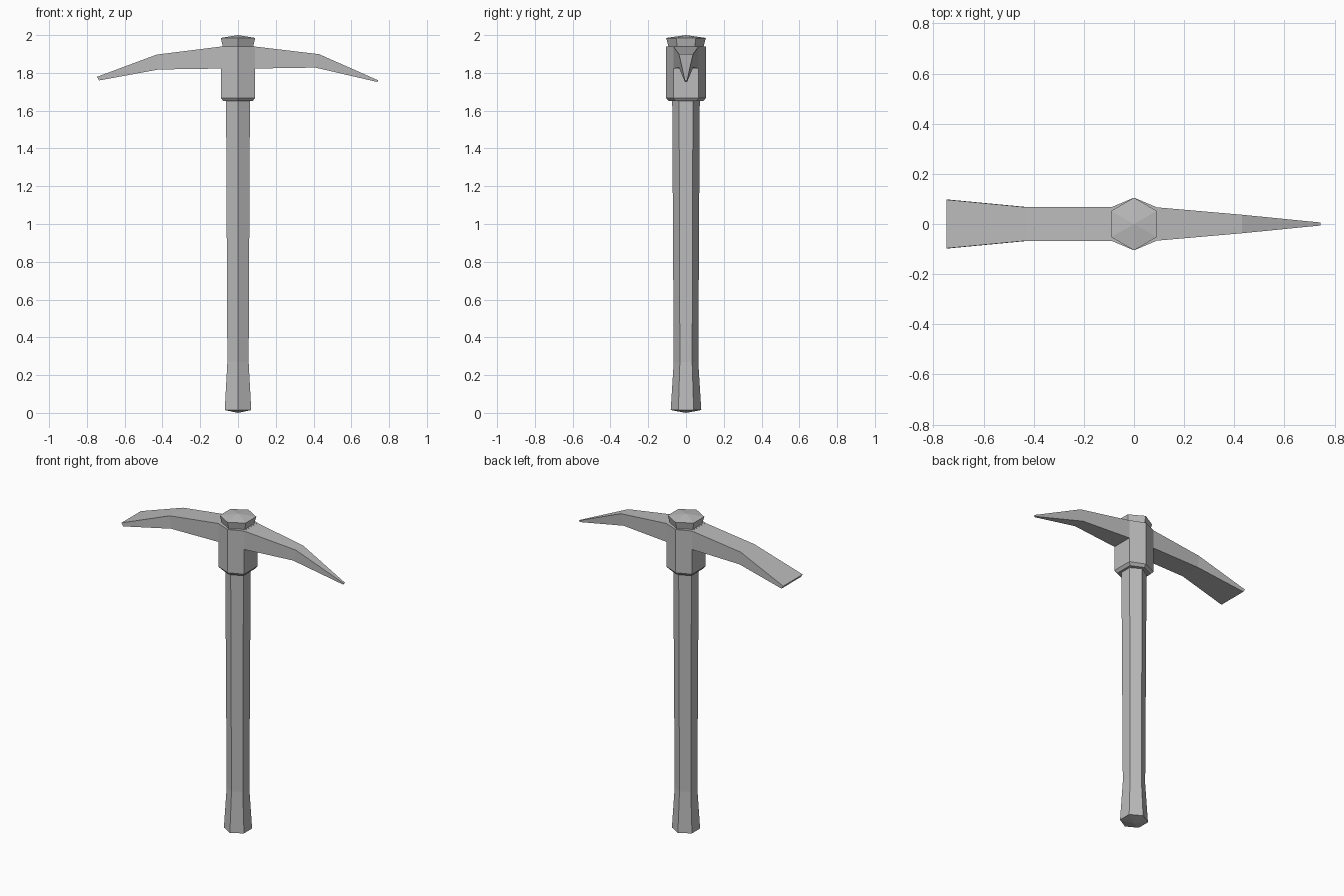
import bpy, bmesh

old = bpy.data.objects.get("Cube")
if old:
    bpy.data.objects.remove(old)

grey = bpy.data.materials.new("plain_grey")
grey.use_nodes = True
grey.diffuse_color = (0.5, 0.5, 0.5, 1)
grey.node_tree.nodes["Principled BSDF"].inputs["Base Color"].default_value = (0.5, 0.5, 0.5, 1)


def loft(name, rings, start_tip=None, end_tip=None):
    """Skin a row of rings; each end is a flat cap or a fan to a tip."""
    bm = bmesh.new()
    rows = [[bm.verts.new(p) for p in ring] for ring in rings]
    n = len(rows[0])
    for a, b in zip(rows, rows[1:]):
        for i in range(n):
            j = (i + 1) % n
            bm.faces.new((a[i], a[j], b[j], b[i]))
    for row, tip in ((rows[0], start_tip), (rows[-1], end_tip)):
        if tip is None:
            bm.faces.new(row)
        else:
            v = bm.verts.new(tip)
            for i in range(n):
                bm.faces.new((row[i], row[(i + 1) % n], v))
    bmesh.ops.recalc_face_normals(bm, faces=bm.faces)
    mesh = bpy.data.meshes.new(name)
    bm.to_mesh(mesh)
    bm.free()
    mesh.materials.append(grey)
    obj = bpy.data.objects.new(name, mesh)
    bpy.context.collection.objects.link(obj)
    return obj


def hexagon(z, x, flat, y):
    """Six-sided ring with flats towards the sides and corners front and back."""
    return [(x, -flat, z), (x, flat, z), (0, y, z), (-x, flat, z), (-x, -flat, z), (0, -y, z)]


def regular(z, r):
    return hexagon(z, r * 0.866, r / 2, r)


def section(top, bottom, half):
    """Rectangular blade section between a top and a bottom (x, z) point."""
    (xt, zt), (xb, zb) = top, bottom
    return [(xt, -half, zt), (xt, half, zt), (xb, half, zb), (xb, -half, zb)]


# Handle with a flared grip and a shallow pointed butt
loft("handle", [regular(0.015, 0.081), regular(0.27, 0.065), regular(1.66, 0.073)],
     start_tip=(0, 0, 0))

# Wide handle end showing above the head
loft("handle_cap", [regular(1.92, 0.088), regular(1.985, 0.105)], end_tip=(0, 0, 2))

# Collar with a chamfered lower rim
loft("head_collar", [hexagon(1.65, 0.077, 0.056, 0.092),
                     hexagon(1.667, 0.09, 0.067, 0.105),
                     hexagon(1.94, 0.09, 0.067, 0.105)])

# Pointed pick on the left
loft("pick_blade", [section((0.085, 1.94), (0.085, 1.823), 0.067),
                    section((0.43, 1.899), (0.41, 1.828), 0.037),
                    section((0.743, 1.76), (0.737, 1.752), 0.006)])

# Broad adze on the right
loft("adze_blade", [section((-0.085, 1.94), (-0.085, 1.823), 0.067),
                    section((-0.43, 1.897), (-0.42, 1.818), 0.067),
                    section((-0.747, 1.779), (-0.735, 1.76), 0.097)])
